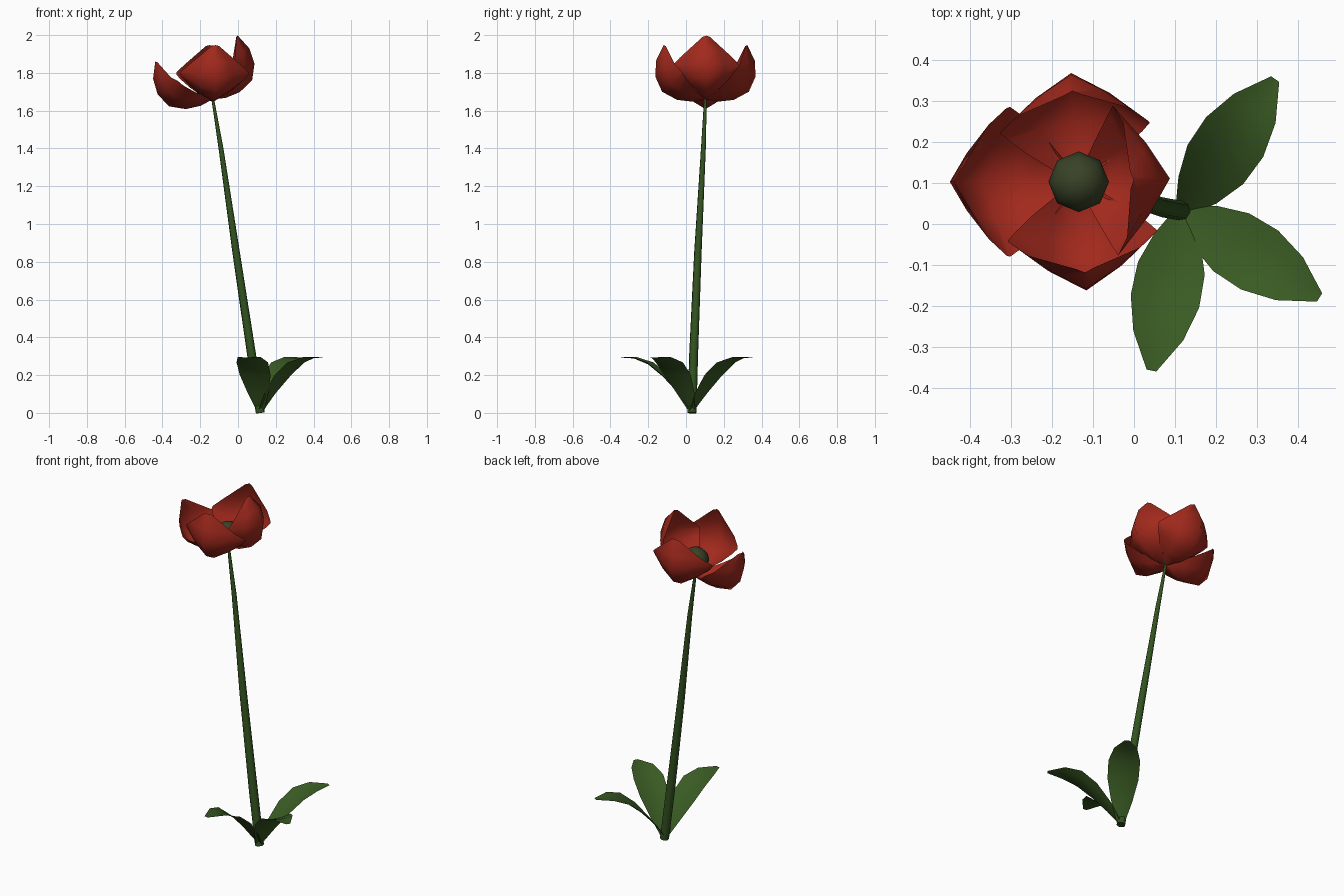
import bpy, bmesh
from math import radians
from mathutils import Vector, Matrix

if "Cube" in bpy.data.objects:
    bpy.data.objects.remove(bpy.data.objects["Cube"])


def material(name, rgb):
    m = bpy.data.materials.new(name)
    m.diffuse_color = (*rgb, 1)
    m.use_nodes = True
    m.node_tree.nodes["Principled BSDF"].inputs["Base Color"].default_value = m.diffuse_color
    return m


RED = material("petal_red", (0.36, 0.022, 0.012))
LEAF = material("leaf_green", (0.042, 0.105, 0.017))
STEM = material("stem_green", (0.032, 0.085, 0.014))
POD = material("pod_olive", (0.04, 0.055, 0.02))


def blade(name, origin, heading, pitch, profile, widths, fold, cup, mat, cols=4):
    """Cupped sheet: a radial profile (out, up), widened at each station."""
    tilt = Matrix.Rotation(radians(-pitch), 3, 'Y')
    turn = Matrix.Rotation(radians(heading), 3, 'Z')
    pts = [Vector((r, 0, h)) for r, h in profile]
    bm = bmesh.new()
    rows = []
    for i, (p, w) in enumerate(zip(pts, widths)):
        t = (pts[min(i + 1, len(pts) - 1)] - pts[max(i - 1, 0)]).normalized()
        n = Vector((-t.z, 0, t.x))          # inward / upward normal
        row = []
        for c in range(cols + 1):
            u = (2 * c / cols - 1) * w
            v = p + Vector((0, u, 0)) + n * (fold * abs(u) + cup * u * u)
            row.append(bm.verts.new(turn @ (tilt @ v) + origin))
        rows.append(row)
    for a, b in zip(rows, rows[1:]):
        for c in range(cols):
            bm.faces.new((a[c], a[c + 1], b[c + 1], b[c]))
    me = bpy.data.meshes.new(name)
    bm.to_mesh(me)
    bm.free()
    me.shade_smooth()
    me.materials.append(mat)
    ob = bpy.data.objects.new(name, me)
    bpy.context.collection.objects.link(ob)
    return ob


# Petals: one shape with a wide base, opened by different amounts
head = Vector((-0.135, 0.103, 1.66))
petal_profile = [(0, 0), (.07, -.012), (.15, -.003), (.23, .04),
                 (.266, .12), (.262, .205), (.222, .287)]
petal_widths = [.015, .115, .165, .183, .18, .14, .02]
for name, heading, pitch in (("petal_right", 2, 16), ("petal_back", 94, 0),
                             ("petal_left", 180, -19), ("petal_front", 274, 0)):
    blade(name, head, heading, pitch, petal_profile, petal_widths, .5, 1.3, RED)

# Leaves around the base
base = Vector((0.118, 0.03, 0.01))
leaf_profile = [(0, 0), (.07, .095), (.15, .18), (.23, .245), (.31, .278), (.395, .284)]
leaf_widths = [.02, .057, .083, .085, .062, .012]
for i, heading in enumerate((55, -32, -101)):
    blade(f"leaf_{i + 1}", base, heading, 0, leaf_profile, leaf_widths, 0, 2, LEAF)

# Tapered stem
cu = bpy.data.curves.new("stem", 'CURVE')
cu.dimensions = '3D'
cu.bevel_depth = 1.0
cu.bevel_resolution = 2
cu.use_fill_caps = True
cu.materials.append(STEM)
sp = cu.splines.new('POLY')
path = [(.118, .032, 0, .024), (.073, .04, .3, .024), (-.01, .063, .85, .02),
        (-.09, .092, 1.4, .013), (-.135, .103, 1.67, .007)]
sp.points.add(len(path) - 1)
for pt, (x, y, z, r) in zip(sp.points, path):
    pt.co = (x, y, z, 1)
    pt.radius = r
stem = bpy.data.objects.new("stem", cu)
bpy.context.collection.objects.link(stem)

# Seed pod in the middle of the flower
bpy.ops.mesh.primitive_uv_sphere_add(segments=8, ring_count=6, radius=0.074,
                                     location=head + Vector((0, 0, .075)))
pod = bpy.context.object
pod.name = "seed_pod"
pod.data.materials.append(POD)
pod.data.shade_smooth()
